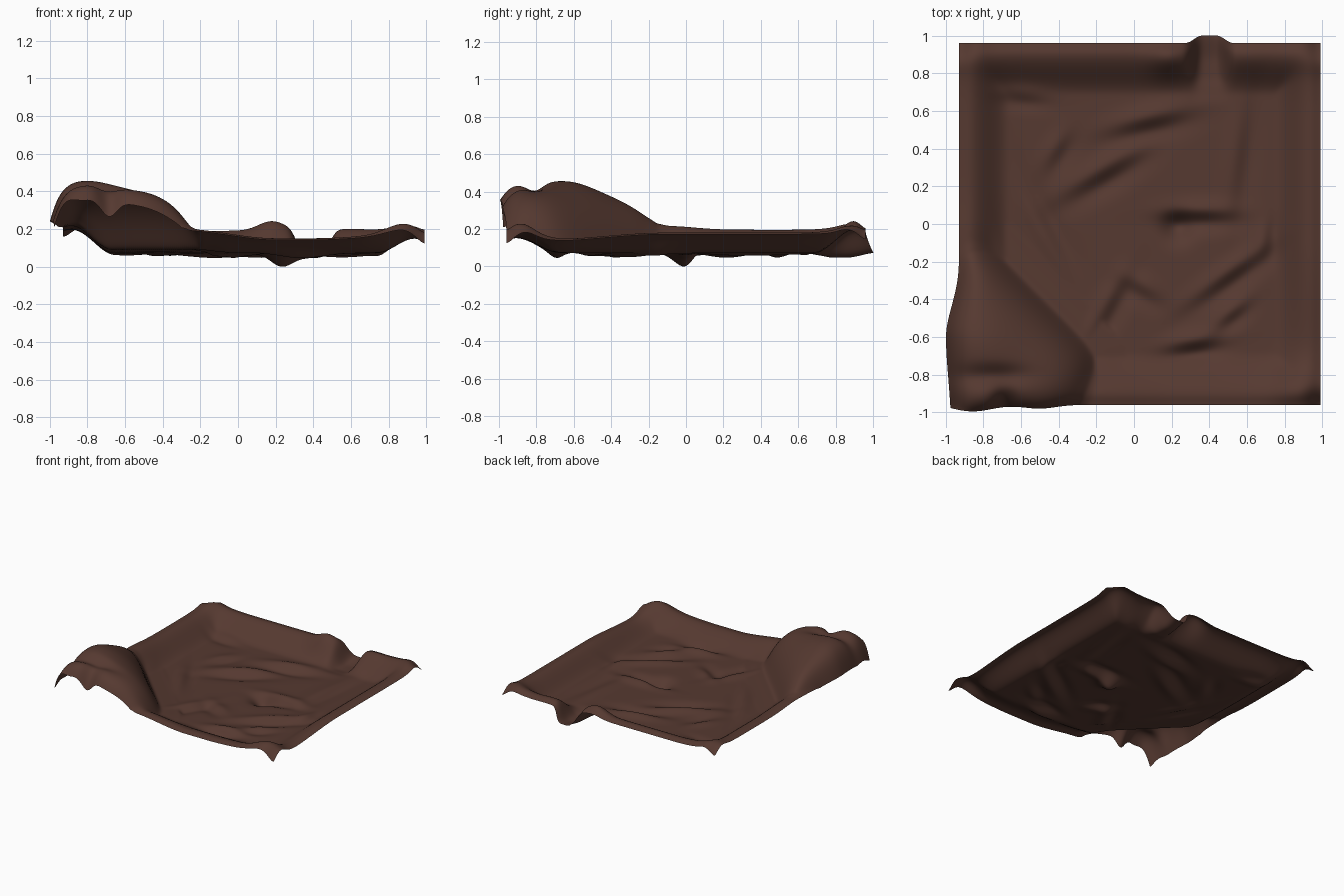
import bpy, bmesh, math

if "Cube" in bpy.data.objects:
    bpy.data.objects.remove(bpy.data.objects["Cube"])

N = 180
exp, hyp = math.exp, math.hypot


def gauss(d, w):
    return exp(-(d / w) ** 2)


def smooth(a, b, t):
    t = min(1, max(0, (t - a) / (b - a)))
    return t * t * (3 - 2 * t)


def soft_max(vals, k):
    return math.log(sum(exp(v * k) for v in vals)) / k


def lerp_profile(pts, t):
    for (a, za), (b, zb) in zip(pts, pts[1:]):
        if t <= b:
            return za + (zb - za) * smooth(a, b, t)
    return pts[-1][1]


# folds: start, end, height, width; left of the direction is the high side
FOLDS = [
    (-0.08, 0.49, 0.25, 0.57, 0.040, 0.07), (-0.32, 0.16, 0.02, 0.36, 0.036, 0.07),
    (-0.70, 0.68, -0.48, 0.66, 0.018, 0.05), (0.54, 0.10, 0.60, 0.60, 0.020, 0.07),
    (0.20, 0.04, 0.50, 0.04, 0.038, 0.06), (0.35, -0.40, 0.70, -0.15, 0.032, 0.06),
    (0.20, -0.67, 0.45, -0.63, 0.040, 0.06), (0.45, -0.55, 0.60, -0.43, 0.022, 0.05),
    (-0.20, -0.58, -0.05, -0.31, 0.025, 0.06), (-0.05, -0.30, 0.12, -0.40, 0.022, 0.06),
    (-0.36, -0.20, -0.55, 0.15, 0.020, 0.06), (-0.45, 0.30, -0.35, 0.46, 0.020, 0.06),
    (0.70, -0.15, 0.72, 0.0, 0.018, 0.05),
]
FLOOR = 0.08


def folds(x, y):
    z = 0
    for x1, y1, x2, y2, h, w in FOLDS:
        dx, dy = x2 - x1, y2 - y1
        ln = hyp(dx, dy)
        dx, dy = dx / ln, dy / ln
        along = (x - x1) * dx + (y - y1) * dy - ln / 2
        side = (y - y1) * dx - (x - x1) * dy
        z += h * 1.7 * (side / w) * gauss(side, w) * gauss(along, ln * 0.62)
    return z


def rim(d, edge, top, reach):
    return lerp_profile([(0, edge), (0.05, top), (reach, FLOOR), (3, FLOOR)], d)


def height(x, y):
    left, right, front, back = x + 0.93, 0.99 - x, y + 0.96, 0.96 - y
    # raised border around a hollow floor
    rt = 0.15 + 0.04 * smooth(-0.8, -0.1, y)
    ft = 0.16 + 0.05 * (1 - smooth(-0.3, 0.2, x)) + 0.015 * smooth(0.4, 0.8, x)
    lt = 0.205 + 0.02 * gauss(y + 0.1, 0.2)
    sides = [rim(left, lt - 0.005, lt, 0.27), rim(right, rt - 0.01, rt, 0.25),
             rim(front, ft - 0.01, ft, 0.28), rim(back, 0.185, 0.20, 0.28)]
    z = FLOOR + sum((s - FLOOR) ** 3 for s in sides) ** (1 / 3)
    # corner humps with drooping tips
    for a in (left, right):
        for b in (front, back):
            z += 0.02 * gauss(hyp(a - 0.12, b - 0.1), 0.13) - 0.06 * gauss(hyp(a, b), 0.08)
    z += 0.045 * gauss(hyp(x - 0.88, y + 0.87), 0.13)
    inside = smooth(0.05, 0.25, min(left, right, front, back))
    z += inside * folds(x, y)
    z -= 0.058 * gauss(hyp(x - 0.23, y + 0.02), 0.075)
    # bumps and gully at the back edge
    z += 0.055 * gauss(x - 0.18, 0.1) * gauss(back - 0.08, 0.09)
    z += 0.012 * gauss(x - 0.6, 0.1) * gauss(back - 0.08, 0.08)
    g = exp(-(abs(x - 0.40) / 0.095) ** 4) * smooth(0.62, 0.78, y)
    z += (0.055 + 0.025 * smooth(0.85, 0.96, y) - z) * g
    # large mound under the front left corner
    s = -soft_max([(x + y + 0.885) / 1.414, x + 0.19], 25)
    if s > -0.15:
        m = 0.085 + 0.375 * (1 - exp(-max(s, 0) / 0.13))
        m -= 0.22 * exp(-left / 0.05) + 0.10 * exp(-front / 0.05) * smooth(0, 0.15, left)
        m -= 0.045 * gauss(y + 0.80, 0.05) * gauss(x + 0.72, 0.17)
        m -= 0.08 * gauss(x + 0.67, 0.05) * gauss(front, 0.09)
        m += 0.035 * gauss(hyp(x + 0.78, y + 0.62), 0.17)
        m += 0.02 * gauss(hyp(x + 0.78, y + 0.92), 0.09)
        m -= 0.03 * gauss(hyp(left, front), 0.06)
        z = max(z, m) + 0.015 * gauss(z - m, 0.05) * smooth(-0.15, 0, s)
    return z


# sideways bulges of the mound and the back tab
def shift(x, y):
    bx = 0.068 * (1 - smooth(-0.6, -0.2, y)) * gauss(x + 0.93, 0.25)
    bx *= 0.55 + 0.45 * gauss(y + 0.6, 0.3)
    by = 0.035 * gauss(x + 0.82, 0.13) + 0.02 * gauss(x + 0.5, 0.12)
    by *= gauss(y + 0.96, 0.15)
    by -= 0.042 * exp(-(abs(x - 0.40) / 0.09) ** 4) * gauss(y - 0.96, 0.1)
    return x - bx, y - by


# crumpled cloth sheet
bm = bmesh.new()
grid = []
for j in range(N + 1):
    row = []
    for i in range(N + 1):
        x = -0.93 + 1.92 * i / N
        y = -0.96 + 1.92 * j / N
        row.append(bm.verts.new((*shift(x, y), height(x, y))))
    grid.append(row)
for j in range(N):
    for i in range(N):
        bm.faces.new((grid[j][i], grid[j][i + 1], grid[j + 1][i + 1], grid[j + 1][i]))
for _ in range(4):
    bmesh.ops.smooth_vert(bm, verts=[v for v in bm.verts if not v.is_boundary], factor=0.5,
                          use_axis_x=True, use_axis_y=True, use_axis_z=True)
low = min(v.co.z for v in bm.verts)
for v in bm.verts:
    v.co.z -= low
for f in bm.faces:
    f.smooth = True
me = bpy.data.meshes.new("cloth_sheet")
bm.to_mesh(me)
bm.free()
mat = bpy.data.materials.new("dark brown cloth")
mat.diffuse_color = (0.092, 0.041, 0.030, 1)
mat.use_nodes = True
mat.node_tree.nodes["Principled BSDF"].inputs["Base Color"].default_value = mat.diffuse_color
me.materials.append(mat)
ob = bpy.data.objects.new("cloth_sheet", me)
bpy.context.collection.objects.link(ob)
